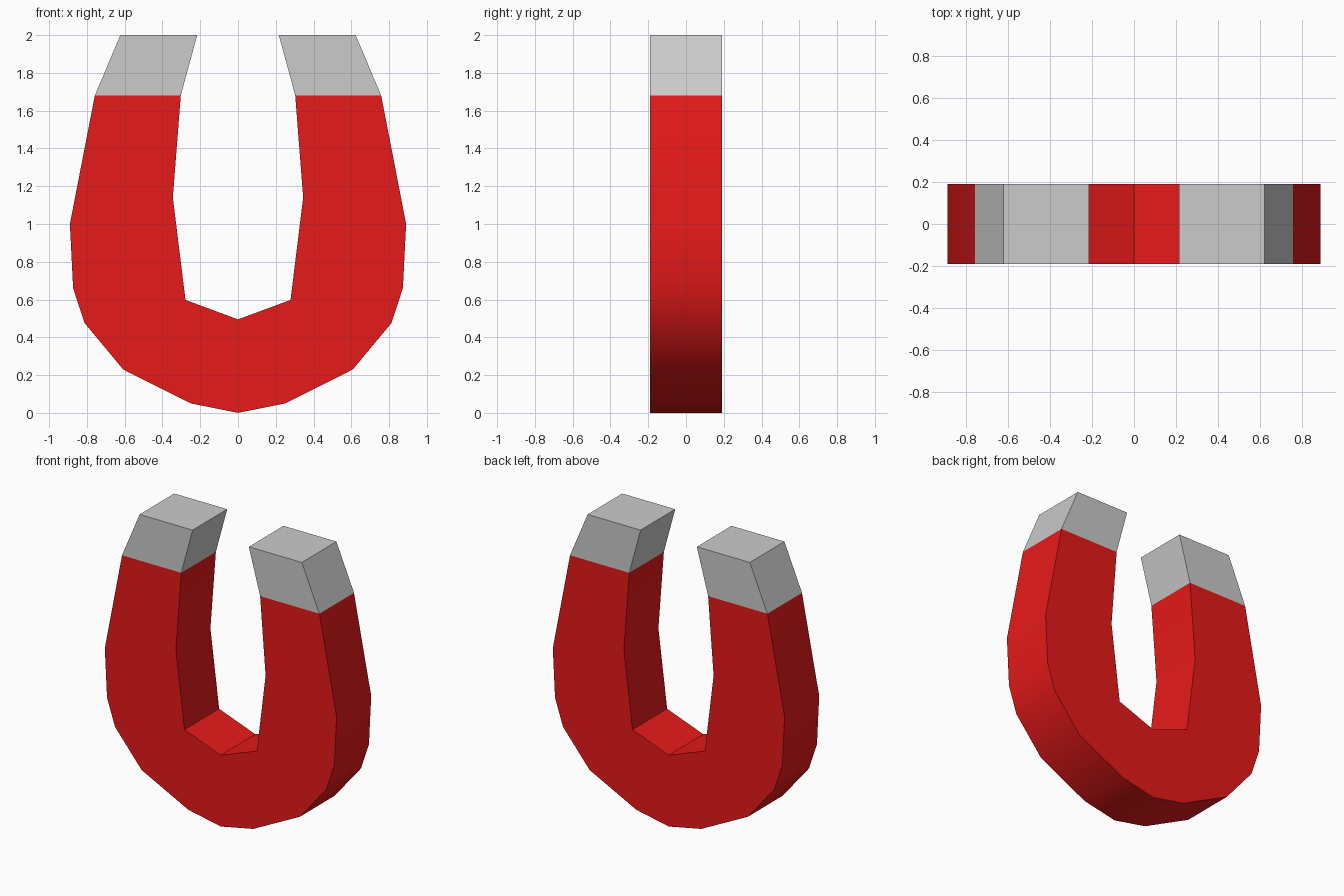
import bpy
import math

if "Cube" in bpy.data.objects:
    bpy.data.objects.remove(bpy.data.objects["Cube"])

HALF_DEPTH = 0.19
SEAM = 1.68


def mirror(points):
    """Mirror an outline across x = 0, keeping it counter-clockwise."""
    return [(-x, z) for x, z in reversed(points)]


def slab(name, outline, material=None):
    """Extrude an XZ outline along y, left open where parts meet at the seam."""
    n = len(outline)
    verts = [(x, y, z) for y in (-HALF_DEPTH, HALF_DEPTH) for x, z in outline]
    faces = [list(range(n)), list(range(2 * n - 1, n - 1, -1))]
    for i in range(n):
        j = (i + 1) % n
        if not (outline[i][1] == SEAM and outline[j][1] == SEAM):
            faces.append([j, i, n + i, n + j])
    mesh = bpy.data.meshes.new(name)
    mesh.from_pydata(verts, [], faces)
    if material:
        mesh.materials.append(material)
    obj = bpy.data.objects.new(name, mesh)
    bpy.context.collection.objects.link(obj)
    bpy.ops.object.select_all(action='DESELECT')
    obj.select_set(True)
    bpy.context.view_layer.objects.active = obj
    bpy.ops.object.shade_smooth_by_angle(angle=math.radians(30))
    return obj


red = bpy.data.materials.new("red_paint")
red.diffuse_color = (0.8, 0.01, 0.01, 1)
red.use_nodes = True
red.node_tree.nodes["Principled BSDF"].inputs["Base Color"].default_value = red.diffuse_color

# Horseshoe body: right half from bottom centre, up the outside, down the inside
right = [(0, 0), (0.25, 0.05), (0.608, 0.23), (0.812, 0.475), (0.873, 0.66),
         (0.89, 1.0), (0.758, SEAM),
         (0.303, SEAM), (0.345, 1.14), (0.278, 0.598), (0, 0.495)]
slab("horseshoe_body", right + mirror(right[1:-1]), red)

# Bare metal pole tips
tip = [(0.303, SEAM), (0.758, SEAM), (0.623, 2.0), (0.216, 2.0)]
slab("right_pole_tip", tip)
slab("left_pole_tip", mirror(tip))
